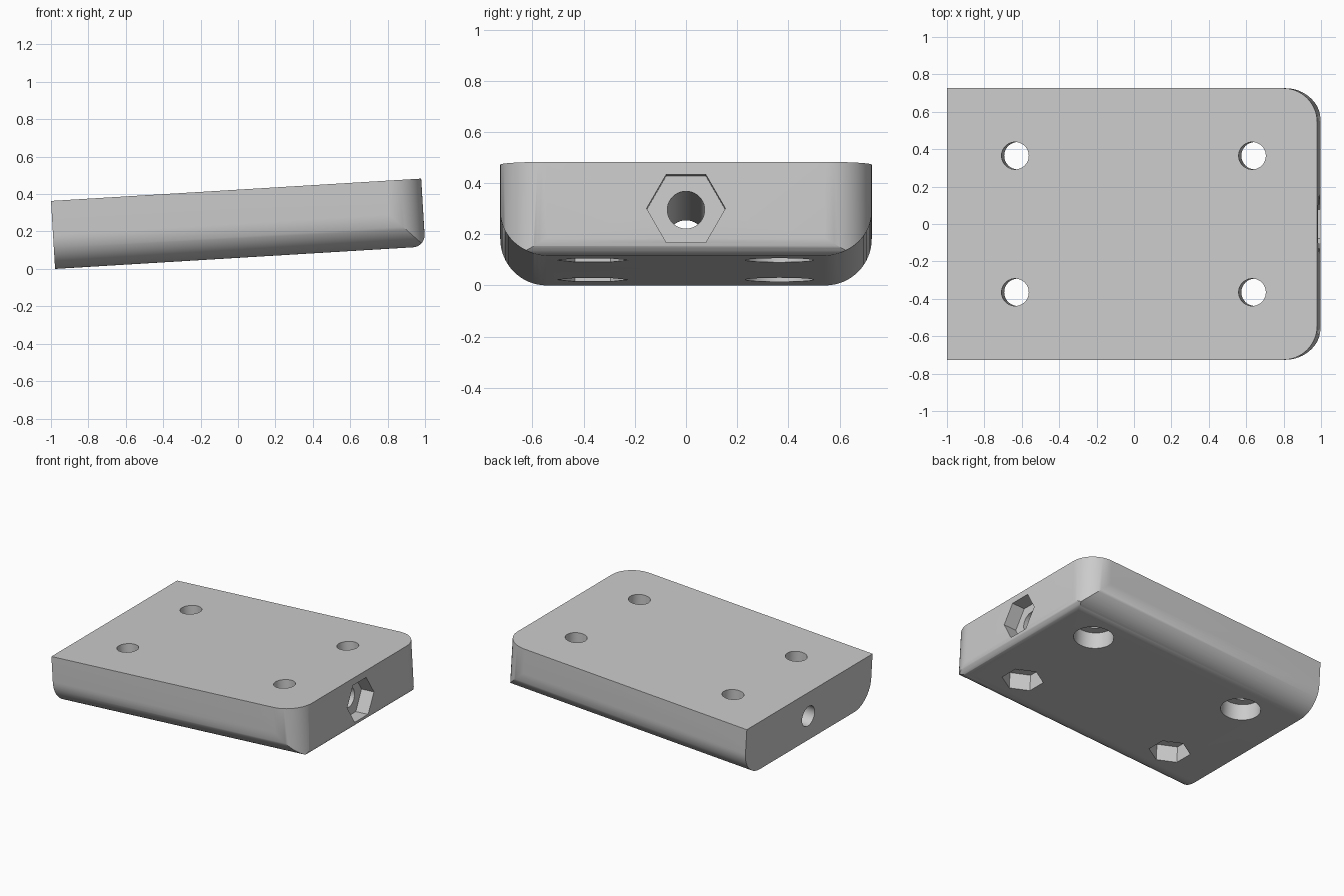
import bpy, bmesh, math
from mathutils import Vector, Matrix

if "Cube" in bpy.data.objects:
    bpy.data.objects.remove(bpy.data.objects["Cube"])

LENGTH, HALF_W, THICK = 1.983, 0.726, 0.364
ROUND, END_ROUND = 0.182, 0.065
HOLE_R, POCKET_DEPTH = 0.073, 0.12
TILT = math.radians(3.45)
PAD = 0.3  # overshoot so cutting faces never coincide

# Axis frames: each maps (profile a, profile b, depth) to local x, y, z
ALONG_X = lambda a, b, d: Vector((d, a, b))
ALONG_Y = lambda a, b, d: Vector((a, d, b))
ALONG_Z = lambda a, b, d: Vector((a, b, d))


def prism(name, profile, frame, start, end):
    """Extrude a closed 2D profile from start to end along one axis."""
    bm = bmesh.new()
    low = [bm.verts.new(frame(a, b, start)) for a, b in profile]
    high = [bm.verts.new(frame(a, b, end)) for a, b in profile]
    bm.faces.new(low)
    bm.faces.new(high)
    n = len(profile)
    for i in range(n):
        j = (i + 1) % n
        bm.faces.new((low[i], low[j], high[j], high[i]))
    bmesh.ops.recalc_face_normals(bm, faces=bm.faces)
    mesh = bpy.data.meshes.new(name)
    bm.to_mesh(mesh)
    bm.free()
    obj = bpy.data.objects.new(name, mesh)
    bpy.context.collection.objects.link(obj)
    return obj


def arc(ca, cb, radius, start, steps=16):
    """Quarter circle, counter-clockwise from the start angle in degrees."""
    angles = [math.radians(start + 90 * i / steps) for i in range(steps + 1)]
    return [(ca + radius * math.cos(t), cb + radius * math.sin(t)) for t in angles]


def ring(ca, cb, radius, sides):
    return [(ca + radius * math.cos(math.tau * i / sides),
             cb + radius * math.sin(math.tau * i / sides)) for i in range(sides)]


def combine(target, tool, operation):
    """Apply a boolean and discard the tool."""
    tool.hide_render = True
    mod = target.modifiers.new("cut", "BOOLEAN")
    mod.operation, mod.solver, mod.object = operation, "EXACT", tool
    bpy.ops.object.select_all(action="DESELECT")
    bpy.context.view_layer.objects.active = target
    target.select_set(True)
    bpy.ops.object.modifier_apply(modifier=mod.name)
    bpy.data.objects.remove(tool)


# Plate: plan outline with two rounded corners at the +x end
plan = ([(0, -HALF_W)]
        + arc(LENGTH - ROUND, -HALF_W + ROUND, ROUND, 270)
        + arc(LENGTH - ROUND, HALF_W - ROUND, ROUND, 0)
        + [(0, HALF_W)])
plate = prism("plate", plan, ALONG_Z, 0, THICK)

# Rounded lower edges along both long sides
section = (arc(-HALF_W + ROUND, ROUND, ROUND, 180)
           + arc(HALF_W - ROUND, ROUND, ROUND, 270)
           + [(HALF_W, THICK + PAD), (-HALF_W, THICK + PAD)])
combine(plate, prism("side_rounding", section, ALONG_X, -PAD, LENGTH + PAD), "INTERSECT")

# Smaller rounding under the +x end
side = ([(-PAD, 0)] + arc(LENGTH - END_ROUND, END_ROUND, END_ROUND, 270, 10)
        + [(LENGTH, THICK + PAD), (-PAD, THICK + PAD)])
combine(plate, prism("end_rounding", side, ALONG_Y, -1, 1), "INTERSECT")

# Four screw holes: hexagonal pockets on the -y side, round ones on the +y side
for x in (0.365, 1.635):
    for y, radius, sides in ((-0.365, 0.138, 6), (0.365, 0.133, 40)):
        combine(plate, prism("screw_hole", ring(x, y, HOLE_R, 40),
                             ALONG_Z, -PAD, THICK + PAD), "DIFFERENCE")
        profile = ring(x, y, radius, sides)
        if sides == 6:  # turn the hexagon so its corners point along y
            profile = [(x + (b - y), y + (a - x)) for a, b in profile]
        combine(plate, prism("pocket", profile, ALONG_Z, -PAD, POCKET_DEPTH), "DIFFERENCE")

# Lengthwise bore with a hexagonal pocket in the +x end
MID = THICK / 2
combine(plate, prism("bore", ring(0, MID, HOLE_R, 40), ALONG_X, -PAD, LENGTH + PAD), "DIFFERENCE")
combine(plate, prism("end_pocket", ring(0, MID, 0.154, 6), ALONG_X,
                     LENGTH - 0.1, LENGTH + PAD), "DIFFERENCE")

# Tilt the plate so the -x end rests on the ground
plate.data.transform(Matrix.Translation((-0.978, 0, 0)) @ Matrix.Rotation(-TILT, 4, "Y"))

# Single grey finish
grey = bpy.data.materials.new("light_grey")
grey.use_nodes = True
colour = (0.6, 0.6, 0.6, 1)
grey.diffuse_color = colour
grey.node_tree.nodes["Principled BSDF"].inputs["Base Color"].default_value = colour
plate.data.materials.clear()
plate.data.materials.append(grey)

bpy.ops.object.select_all(action="DESELECT")
plate.select_set(True)
bpy.context.view_layer.objects.active = plate
bpy.ops.object.shade_smooth_by_angle(angle=math.radians(30))
